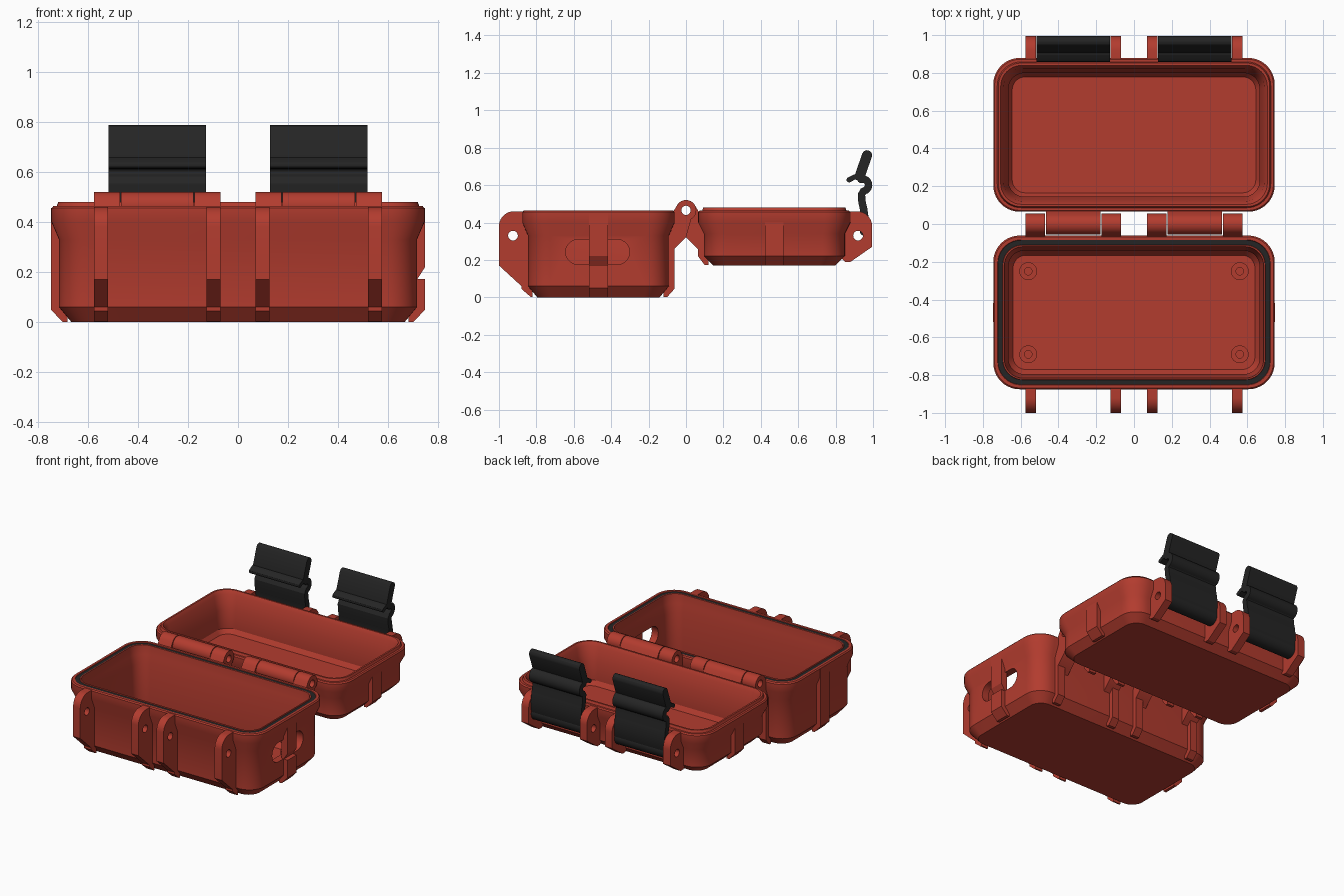
import bpy, bmesh
from math import sin, cos, pi, radians
from mathutils import Vector

cube = bpy.data.objects.get("Cube")
if cube:
    bpy.data.objects.remove(cube, do_unlink=True)


def material(name, rgb):
    m = bpy.data.materials.new(name)
    m.use_nodes = True
    m.diffuse_color = (*rgb, 1)
    m.node_tree.nodes["Principled BSDF"].inputs["Base Color"].default_value = (*rgb, 1)
    return m


RED = material("red plastic", (0.45, 0.045, 0.028))
BLACK = material("black rubber", (0.018, 0.018, 0.018))


def finish(bm, name, mats):
    bmesh.ops.recalc_face_normals(bm, faces=bm.faces)
    mesh = bpy.data.meshes.new(name)
    bm.to_mesh(mesh)
    bm.free()
    for m in mats:
        mesh.materials.append(m)
    ob = bpy.data.objects.new(name, mesh)
    bpy.context.collection.objects.link(ob)
    return ob


def smooth(ob):
    bpy.ops.object.select_all(action='DESELECT')
    ob.select_set(True)
    bpy.context.view_layer.objects.active = ob
    bpy.ops.object.shade_smooth_by_angle(angle=radians(30))


def arc(cx, cy, r, a0, a1, n=10):
    angles = [radians(a0 + (a1 - a0) * i / n) for i in range(n + 1)]
    return [(cx + r * cos(a), cy + r * sin(a)) for a in angles]


def circle(cx, cy, r, n=24):
    return arc(cx, cy, r, 0, 360, n)[:-1]


def prism(name, loops, t0, t1, axis="X", mat=RED):
    """Extrude an outline, with optional hole outlines, along an axis."""
    place = {"X": lambda u, v, t: (t, u, v),
             "Y": lambda u, v, t: (u, t, v),
             "Z": lambda u, v, t: (u, v, t)}[axis]
    bm = bmesh.new()
    for loop in loops:
        vs = [bm.verts.new(place(u, v, t0)) for u, v in loop]
        for i, v in enumerate(vs):
            bm.edges.new((vs[i - 1], v))
    bmesh.ops.triangle_fill(bm, edges=bm.edges[:], use_beauty=True)
    ext = bmesh.ops.extrude_face_region(bm, geom=bm.faces[:])["geom"]
    shift = Vector(place(0, 0, t1 - t0))
    bmesh.ops.translate(bm, vec=shift, verts=[g for g in ext if isinstance(g, bmesh.types.BMVert)])
    ob = finish(bm, name, [mat])
    smooth(ob)
    return ob


def mirrored_prism(name, loops, x0, x1, mat=RED):
    prism(name + "_left", loops, x0, x1, "X", mat)
    prism(name + "_right", loops, -x1, -x0, "X", mat)


def shell(name, cy, rings, black_band=None):
    """Loft rounded rectangles, outside up over the rim and down inside."""
    bm = bmesh.new()
    rows = []
    for a, z in rings:
        b = a - 0.338
        r = 0.14 - (0.745 - a) * 0.7
        pts = []
        for k, (sx, sy) in enumerate(((1, 1), (-1, 1), (-1, -1), (1, -1))):
            pts += arc(sx * (a - r), cy + sy * (b - r), r, 90 * k, 90 * k + 90)
        rows.append([bm.verts.new((x, y, z)) for x, y in pts])
    for k in range(len(rows) - 1):
        lo, hi = rows[k], rows[k + 1]
        for i in range(len(lo)):
            f = bm.faces.new((lo[i - 1], lo[i], hi[i], hi[i - 1]))
            f.material_index = int(k == black_band)
    bm.faces.new(rows[0])
    bm.faces.new(rows[-1])
    return finish(bm, name, [RED, BLACK])


def strip(path, h):
    """Outline of a thick line with round ends."""
    p = [Vector(q) for q in path]
    left, right = [], []
    for i, q in enumerate(p):
        d = (p[min(i + 1, len(p) - 1)] - p[max(i - 1, 0)]).normalized()
        n = Vector((-d.y, d.x)) * h
        left.append(tuple(q + n))
        right.append(tuple(q - n))

    def cap(q, n):
        t = Vector((n.y, -n.x))
        return [tuple(q + n * cos(pi * i / 6) + t * sin(pi * i / 6)) for i in range(1, 6)]

    end = cap(p[-1], Vector(left[-1]) - p[-1])
    start = cap(p[0], Vector(right[0]) - p[0])
    return left + end + right[::-1] + start


BASE_Y, LID_Y = -0.468, 0.472

# Base shell with gasket band and lanyard opening
base = shell("base_shell", BASE_Y, [
    (0.665, 0), (0.715, 0.06), (0.715, 0.33), (0.745, 0.40), (0.745, 0.455), (0.738, 0.463),
    (0.722, 0.463), (0.72, 0.459), (0.695, 0.459), (0.693, 0.463), (0.686, 0.463),
    (0.68, 0.40), (0.665, 0.34), (0.665, 0.07), (0.64, 0.035)], black_band=7)
slot = arc(-0.368, 0.242, 0.067, -90, 90) + arc(-0.577, 0.242, 0.067, 90, 270)
cutter = prism("lanyard_cutter", [slot], 0.6, 0.8)
cutter.hide_render = True
mod = base.modifiers.new("lanyard_opening", 'BOOLEAN')
mod.operation = 'DIFFERENCE'
mod.object = cutter
bpy.context.view_layer.objects.active = base
bpy.ops.object.modifier_apply(modifier=mod.name)
bpy.data.objects.remove(cutter, do_unlink=True)
smooth(base)

# Lid shell with raised lip
smooth(shell("lid_shell", LID_Y, [
    (0.665, 0.17), (0.715, 0.22), (0.715, 0.34), (0.745, 0.40), (0.745, 0.455), (0.738, 0.463),
    (0.724, 0.463), (0.718, 0.48), (0.706, 0.48), (0.69, 0.455), (0.68, 0.40),
    (0.665, 0.36), (0.665, 0.23), (0.645, 0.20)]))

# Screw bosses on the base floor
for x in (-0.56, 0.56):
    for y in (-0.69, -0.25):
        prism("screw_boss", [circle(x, y, 0.047), circle(x, y, 0.02)], 0.03, 0.09, "Z")

# Side ribs; the base rib on the left is split by the lanyard opening
full = [(0.68, 0), (0.70, 0), (0.747, 0.05), (0.747, 0.455), (0.73, 0.455), (0.69, 0.33)]
low = [(0.68, 0), (0.70, 0), (0.747, 0.05), (0.747, 0.173), (0.69, 0.173)]
tab = [(0.70, 0.17), (0.715, 0.17), (0.747, 0.22), (0.747, 0.455), (0.73, 0.455), (0.70, 0.36)]
lid_rib = [(0.68, 0.17), (0.70, 0.17), (0.745, 0.22), (0.745, 0.40), (0.70, 0.40)]


def flip(pts):
    return [(-u, v) for u, v in pts]


for name, pts, y in (("base_side_rib_right", flip(full), BASE_Y), ("base_side_rib_left", low, BASE_Y),
                     ("lanyard_tab", tab, BASE_Y), ("lid_side_rib_left", lid_rib, LID_Y),
                     ("lid_side_rib_right", flip(lid_rib), LID_Y)):
    prism(name, [pts], y - 0.05, y + 0.05, "Y")

# Latch ears at the front of the base and the back of the lid
base_ear = [(-0.82, 0.002), (-0.83, 0.002), (-0.88, 0.045), (-0.88, 0.06), (-1, 0.17)]
base_ear += arc(-0.92, 0.38, 0.08, 180, 90) + [(-0.86, 0.46), (-0.82, 0.36)]
lid_ear = [(0.83, 0.21), (0.85, 0.19), (0.88, 0.19), (0.995, 0.27)]
lid_ear += arc(0.915, 0.38, 0.08, 0, 90) + [(0.865, 0.46), (0.83, 0.36)]
back_rib = [(-0.12, 0.002), (-0.10, 0.002), (-0.062, 0.045), (-0.062, 0.455), (-0.075, 0.455), (-0.12, 0.33)]
for x0, x1 in ((0.07, 0.125), (0.52, 0.575)):
    mirrored_prism("base_latch_ear", [base_ear, circle(-0.925, 0.33, 0.026)], x0, x1)
    mirrored_prism("lid_latch_ear", [lid_ear, circle(0.92, 0.33, 0.026)], x0, x1)
    mirrored_prism("base_back_rib", [back_rib], x0, x1)

# Hinge knuckles: outer pairs on the base, wide middle ones on the lid
knuckle = [(-0.10, 0.22), (-0.06, 0.26), (0, 0.32)] + arc(0, 0.465, 0.055, -60, 150, 20)
knuckle += [(-0.07, 0.455), (-0.10, 0.36)]
pin_hole = circle(0, 0.465, 0.025)
for x0, x1 in ((0.07, 0.173), (0.472, 0.575)):
    mirrored_prism("base_hinge_knuckle", [knuckle, pin_hole], x0, x1)
mirrored_prism("lid_hinge_knuckle", [flip(knuckle), pin_hole], 0.178, 0.467)
lid_front_rib = [(0.12, 0.172), (0.10, 0.172), (0.064, 0.22), (0.064, 0.40), (0.12, 0.40)]
for x0, x1 in ((0.178, 0.23), (0.415, 0.467)):
    mirrored_prism("lid_front_rib", [lid_front_rib], x0, x1)

# Open latches: pivot barrel, arm with snap curl, hook and blade
arm = [(0.95, 0.35), (0.957, 0.42), (0.95, 0.47), (0.941, 0.51), (0.938, 0.55)]
arm += arc(0.944, 0.60, 0.032, -80, 105, 14)
parts = (("latch_barrel", [circle(0.92, 0.33, 0.052), circle(0.92, 0.33, 0.026)]),
         ("latch_arm", [strip(arm, 0.02)]),
         ("latch_hook", [strip([(0.945, 0.64), (0.90, 0.643), (0.872, 0.628)], 0.014)]),
         ("latch_blade", [strip([(0.93, 0.65), (0.968, 0.76)], 0.027)]))
for name, loops in parts:
    mirrored_prism(name, loops, 0.128, 0.517, BLACK)
